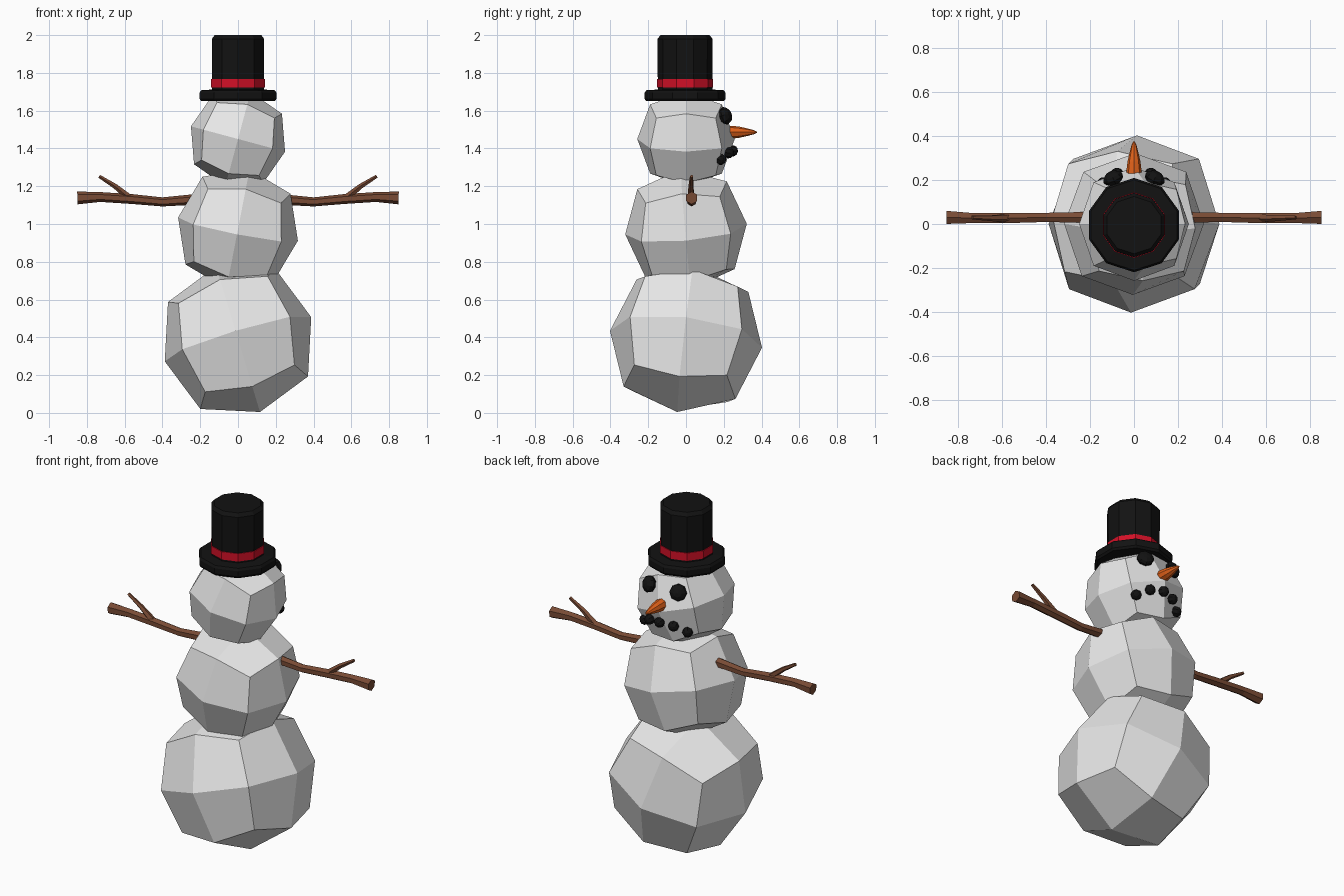
import bpy, bmesh, math
from mathutils import Vector, Matrix

if "Cube" in bpy.data.objects:
    bpy.data.objects.remove(bpy.data.objects["Cube"])


def material(name, rgb):
    m = bpy.data.materials.new(name)
    m.diffuse_color = (*rgb, 1)
    m.use_nodes = True
    m.node_tree.nodes["Principled BSDF"].inputs["Base Color"].default_value = m.diffuse_color
    return m


SNOW = material("snow", (0.8, 0.8, 0.8))
BLACK = material("coal black", (0.006, 0.006, 0.006))
RED = material("ribbon red", (0.65, 0.005, 0.02))
ORANGE = material("carrot orange", (0.75, 0.12, 0.01))
BROWN = material("bark brown", (0.19, 0.07, 0.035))


def finish(name, bm, *mats):
    bmesh.ops.recalc_face_normals(bm, faces=bm.faces)
    me = bpy.data.meshes.new(name)
    bm.to_mesh(me)
    bm.free()
    for m in mats:
        me.materials.append(m)
    ob = bpy.data.objects.new(name, me)
    bpy.context.collection.objects.link(ob)
    return ob


def snowball(name, z, r, right, front):
    """Rounded cube of 24 quads, tilted so its axes follow right and front."""
    right = Vector(right).normalized()
    front = Vector(front)
    front = (front - right * front.dot(right)).normalized()
    up = front.cross(right) * -1
    axes = Matrix((right, -front, up)).transposed()
    bm = bmesh.new()
    bmesh.ops.create_cube(bm, size=2)
    bmesh.ops.subdivide_edges(bm, edges=bm.edges, cuts=1, use_grid_fill=True)
    for v in bm.verts:
        kind = round(v.co.length_squared)  # 1 face centre, 2 edge, 3 corner
        radius = r * {1: 1.0, 2: 1.04, 3: 1.055}[kind]
        v.co = axes @ v.co.normalized() * radius + Vector((0, 0, z))
    return finish(name, bm, SNOW)


def ring_skin(bm, rings):
    """Bridge successive rings of points and cap both ends."""
    loops = [[bm.verts.new(p) for p in ring] for ring in rings]
    n = len(loops[0])
    for a, b in zip(loops, loops[1:]):
        for i in range(n):
            j = (i + 1) % n
            bm.faces.new((a[i], a[j], b[j], b[i]))
    bm.faces.new(loops[0])
    bm.faces.new(loops[-1])


def lathe(name, profile, n, frame, *mats):
    """Turn (radius, height) points around the frame's z axis."""
    bm = bmesh.new()
    turn = [math.tau * i / n + math.pi / 2 for i in range(n)]
    ring_skin(bm, [[frame @ Vector((r * math.cos(t), r * math.sin(t), h))
                    for t in turn] for r, h in profile])
    return finish(name, bm, *mats)


def branch(bm, points, n=6):
    """Tapered stick through (x, y, z, radius) points."""
    pts = [Vector(p[:3]) for p in points]
    rings = []
    for i, p in enumerate(pts):
        d = (pts[min(i + 1, len(pts) - 1)] - pts[max(i - 1, 0)]).normalized()
        side = Vector((0, 1, 0))
        up = d.cross(side).normalized()
        rings.append([p + points[i][3] * (side * math.cos(math.tau * k / n + math.pi / 6)
                                          + up * math.sin(math.tau * k / n + math.pi / 6))
                      for k in range(n)])
    ring_skin(bm, rings)


def coal(name, x, y, z, r, depth):
    """Faceted lump flattened against the face."""
    bm = bmesh.new()
    bmesh.ops.create_uvsphere(bm, u_segments=8, v_segments=6, radius=1)
    facing = Vector((x, y, (z - 1.45) * 0.6)).to_track_quat('Z', 'Y').to_matrix().to_4x4()
    bmesh.ops.transform(bm, verts=bm.verts, matrix=Matrix.Translation((x, y, z))
                        @ facing @ Matrix.Diagonal((r, r, depth, 1)))
    return finish(name, bm, BLACK)


# Body
snowball("body_bottom", 0.39, 0.405, (0.96, 0, 0.29), (0, -0.99, 0.12))
snowball("body_middle", 0.973, 0.323, (0.98, 0, -0.19), (0, -0.995, -0.09))
snowball("head", 1.45, 0.258, (0.965, 0, -0.26), (0, -1, 0))

# Hat with brim, crown and ribbon
hat_frame = Matrix.Translation((0, -0.005, 0))
lathe("hat_brim", [(0.205, 1.65), (0.214, 1.662), (0.214, 1.695), (0.205, 1.708),
                   (0.14, 1.712)], 10, hat_frame, BLACK)
lathe("hat_crown", [(0.144, 1.70), (0.146, 1.98), (0.13, 2.0)], 10, hat_frame, BLACK)
lathe("hat_ribbon", [(0.149, 1.722), (0.149, 1.768)], 10, hat_frame, RED)

# Carrot nose pointing along +y
nose_frame = Matrix.Translation((0, 0, 1.486)) @ Matrix.Rotation(-math.pi / 2, 4, 'X')
lathe("nose", [(0.034, 0.2), (0.034, 0.245), (0.029, 0.285), (0.02, 0.325),
               (0.011, 0.36), (0.003, 0.375)], 8, nose_frame, ORANGE)

# Eyes and mouth
for s, side in ((-1, "left"), (1, "right")):
    coal(f"eye_{side}", s * 0.095, 0.208, 1.573, 0.048, 0.032)
    coal(f"mouth_outer_{side}", s * 0.14, 0.185, 1.342, 0.03, 0.027)
    coal(f"mouth_inner_{side}", s * 0.078, 0.228, 1.377, 0.03, 0.027)
coal("mouth_middle", 0, 0.248, 1.387, 0.03, 0.027)

# Arms with a twig each
for s, side in ((-1, "left"), (1, "right")):
    bm = bmesh.new()
    branch(bm, [(s * 0.23, 0.03, 1.13, 0.028), (s * 0.40, 0.03, 1.117, 0.024),
                (s * 0.56, 0.027, 1.132, 0.026), (s * 0.73, 0.027, 1.143, 0.026),
                (s * 0.85, 0.03, 1.138, 0.034)])
    branch(bm, [(s * 0.57, 0.027, 1.135, 0.02), (s * 0.65, 0.027, 1.20, 0.014),
                (s * 0.735, 0.03, 1.253, 0.009)], 5)
    finish(f"arm_{side}", bm, BROWN)
